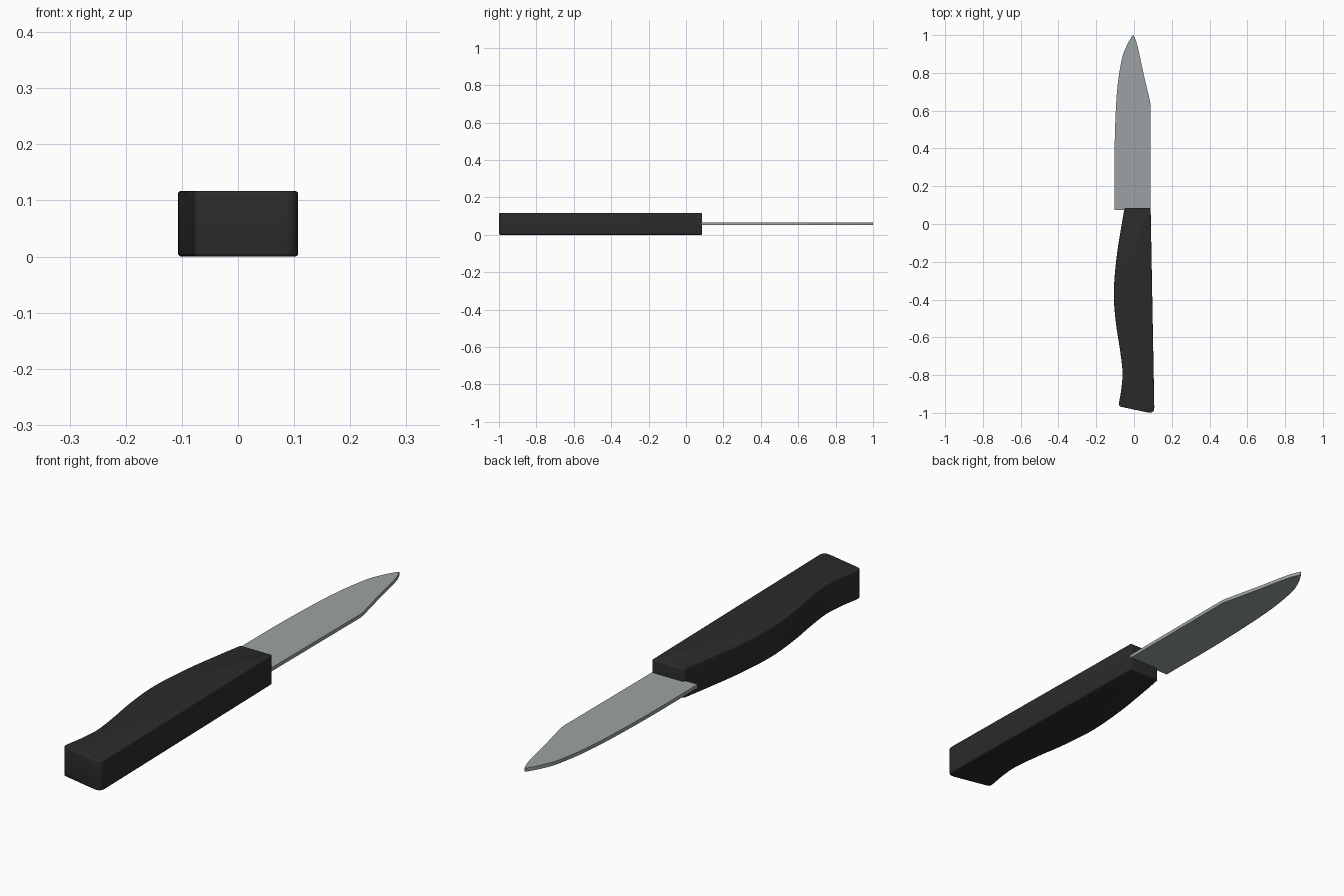
import bpy, bmesh
from mathutils import Vector

if "Cube" in bpy.data.objects:
    bpy.data.objects.remove(bpy.data.objects["Cube"])


def material(name, rgb):
    m = bpy.data.materials.new(name)
    m.diffuse_color = (*rgb, 1)
    m.use_nodes = True
    m.node_tree.nodes["Principled BSDF"].inputs["Base Color"].default_value = m.diffuse_color
    return m


def smooth_path(pts, steps=5):
    """Catmull-Rom curve through the points."""
    p = [Vector(q) for q in pts]
    p = [2 * p[0] - p[1]] + p + [2 * p[-1] - p[-2]]
    out = []
    for a, b, c, d in zip(p, p[1:], p[2:], p[3:]):
        for i in range(steps):
            t = i / steps
            out.append(0.5 * (2 * b + (c - a) * t + (2 * a - 5 * b + 4 * c - d) * t * t
                              + (3 * b - a - 3 * c + d) * t ** 3))
    return [tuple(v) for v in out] + [tuple(p[-2])]


def rounded_corner(a, corner, b, r, steps=5):
    """Arc-like corner cut r away from the corner point."""
    a, c, b = Vector(a), Vector(corner), Vector(b)
    s, e = c + (a - c).normalized() * r, c + (b - c).normalized() * r
    ts = [i / steps for i in range(steps + 1)]
    return [tuple(s * (1 - t) ** 2 + c * 2 * t * (1 - t) + e * t * t) for t in ts]


def plate(name, outline, z0, z1, mat, bevel=0):
    """Extrude a flat outline and round its top and bottom rims."""
    bm = bmesh.new()
    face = bm.faces.new([bm.verts.new((x, y, z0)) for x, y in outline])
    geom = bmesh.ops.extrude_face_region(bm, geom=[face])["geom"]
    for v in geom:
        if isinstance(v, bmesh.types.BMVert):
            v.co.z = z1
    bmesh.ops.recalc_face_normals(bm, faces=bm.faces)
    if bevel:
        rims = [e for e in bm.edges if abs(e.verts[0].co.z - e.verts[1].co.z) < 1e-6]
        bmesh.ops.bevel(bm, geom=rims, offset=bevel, segments=3, profile=0.5, affect='EDGES')
    me = bpy.data.meshes.new(name)
    bm.to_mesh(me)
    bm.free()
    me.materials.append(mat)
    ob = bpy.data.objects.new(name, me)
    bpy.context.collection.objects.link(ob)
    bpy.ops.object.select_all(action='DESELECT')
    ob.select_set(True)
    bpy.context.view_layer.objects.active = ob
    bpy.ops.object.shade_smooth_by_angle(angle=0.6)
    return ob


black = material("black plastic", (0.024, 0.024, 0.024))
steel = material("steel", (0.33, 0.36, 0.37))

# Handle: wavy belly side, straight spine side, slanted butt
front_left, front_right = (-0.05, 0.086), (0.088, 0.086)
butt_right, butt_left = (0.108, -1.005), (-0.081, -0.965)
belly = smooth_path([(-0.079, -0.945), (-0.066, -0.865), (-0.061, -0.78), (-0.075, -0.66),
                     (-0.095, -0.53), (-0.107, -0.37), (-0.094, -0.19), (-0.07, -0.03),
                     (-0.053, 0.068)])
handle = (belly
          + rounded_corner(belly[-1], front_left, front_right, 0.012)
          + rounded_corner(front_left, front_right, butt_right, 0.006)
          + rounded_corner(front_right, butt_right, butt_left, 0.035)
          + rounded_corner(butt_right, butt_left, belly[0], 0.015))
plate("handle", handle, 0.0, 0.117, black, 0.006)

# Blade: curved edge on the left, clipped spine on the right
edge = smooth_path([(-0.103, 0.075), (-0.103, 0.40), (-0.091, 0.69), (-0.065, 0.87),
                    (-0.037, 0.947), (-0.008, 0.998)])
spine = smooth_path([(-0.003, 1.0), (0.012, 0.965), (0.026, 0.91), (0.052, 0.79), (0.085, 0.65)])
plate("blade", edge + spine + [(0.087, 0.63), (0.087, 0.075)], 0.052, 0.066, steel)
